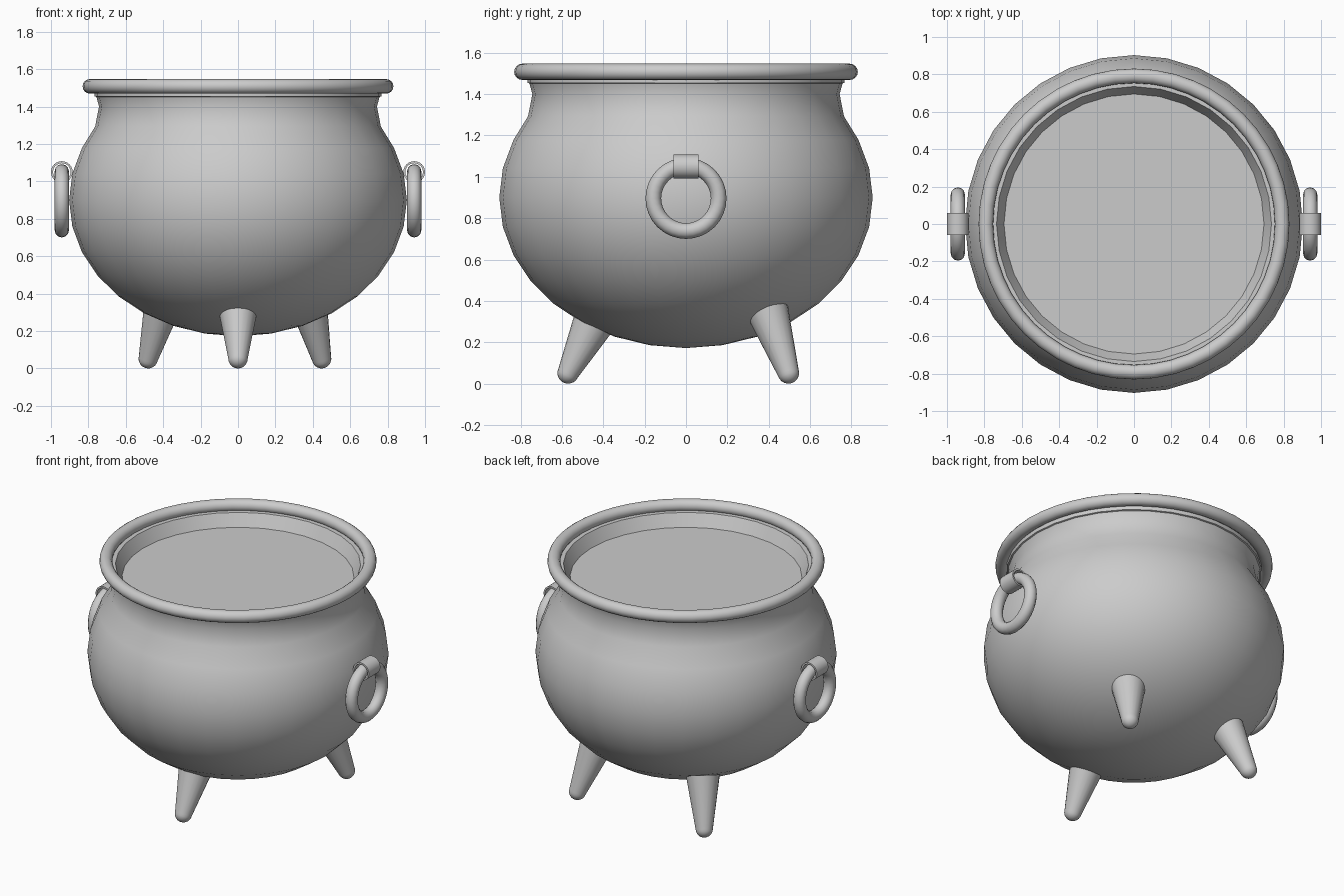
import bpy, bmesh
from math import sin, cos, pi, radians
from mathutils import Vector, Matrix

if "Cube" in bpy.data.objects:
    bpy.data.objects.remove(bpy.data.objects["Cube"])


def finish(name, bm, matrix=Matrix()):
    bmesh.ops.remove_doubles(bm, verts=bm.verts, dist=1e-5)
    bmesh.ops.recalc_face_normals(bm, faces=bm.faces)
    mesh = bpy.data.meshes.new(name)
    bm.to_mesh(mesh)
    bm.free()
    mesh.transform(matrix)
    mesh.shade_smooth()
    mesh.set_sharp_from_angle(angle=radians(40))
    obj = bpy.data.objects.new(name, mesh)
    bpy.context.collection.objects.link(obj)
    return obj


def lathe(name, profile, steps=32, matrix=Matrix(), closed=False):
    """Revolve (radius, height) points about z."""
    bm = bmesh.new()
    pts = list(profile) + ([profile[0]] if closed else [])
    vs = [bm.verts.new((r, 0, z)) for r, z in pts]
    es = [bm.edges.new(p) for p in zip(vs, vs[1:])]
    bmesh.ops.spin(bm, geom=vs + es, cent=(0, 0, 0), axis=(0, 0, 1),
                   angle=2 * pi, steps=steps, use_duplicate=False)
    return finish(name, bm, matrix)


def torus(name, major, minor, steps, sides, matrix):
    circle = [(major + minor * cos(2 * pi * i / sides), minor * sin(2 * pi * i / sides))
              for i in range(sides)]
    return lathe(name, circle, steps, matrix, closed=True)


# Pot: round belly, flared neck and lip, closed by a flat fill just below the lip
belly = [(0.903 * sin(i * pi / 16), 0.9 - 0.728 * cos(i * pi / 16)) for i in range(11)]
neck = [(0.764, 1.293), (0.743, 1.40), (0.757, 1.452), (0.766, 1.455), (0.766, 1.485)]
fill = [(0.735, 1.485), (0.695, 1.405), (0, 1.405)]
lathe("pot_body", belly + neck + fill)

# Rolled rim
torus("rim", 0.792, 0.039, 48, 16, Matrix.Translation((0, 0, 1.508)))

# Hanging ring and sleeve on each side
for side, s in (("left", -1), ("right", 1)):
    torus(side + "_ring_handle", 0.158, 0.038, 32, 12,
          Matrix.Translation((s * 0.942, 0, 0.896)) @ Matrix.Rotation(pi / 2, 4, 'Y'))
    lathe(side + "_handle_sleeve",
          [(0.058, -0.06), (0.058, 0.06), (0.047, 0.06), (0.047, -0.06)], 24,
          Matrix.Translation((s * 0.942, 0, 1.05)) @ Matrix.Rotation(pi / 2, 4, 'X'),
          closed=True)

# Three splayed tapered feet with round tips
for name, tip, top in (("front_leg", (0, -0.57, 0.052), (0, -0.445, 0.30)),
                       ("back_right_leg", (0.447, 0.495, 0.052), (0.375, 0.395, 0.35)),
                       ("back_left_leg", (-0.48, 0.495, 0.052), (-0.40, 0.395, 0.35))):
    tip, axis = Vector(tip), Vector(top) - Vector(tip)
    n = axis.length
    profile = [(0.052 * sin(i * pi / 12), -0.052 * cos(i * pi / 12)) for i in range(7)]
    profile += [(0.102, n), (0, n)]
    lathe(name, profile, 20,
          Matrix.Translation(tip) @ axis.to_track_quat('Z', 'Y').to_matrix().to_4x4())
